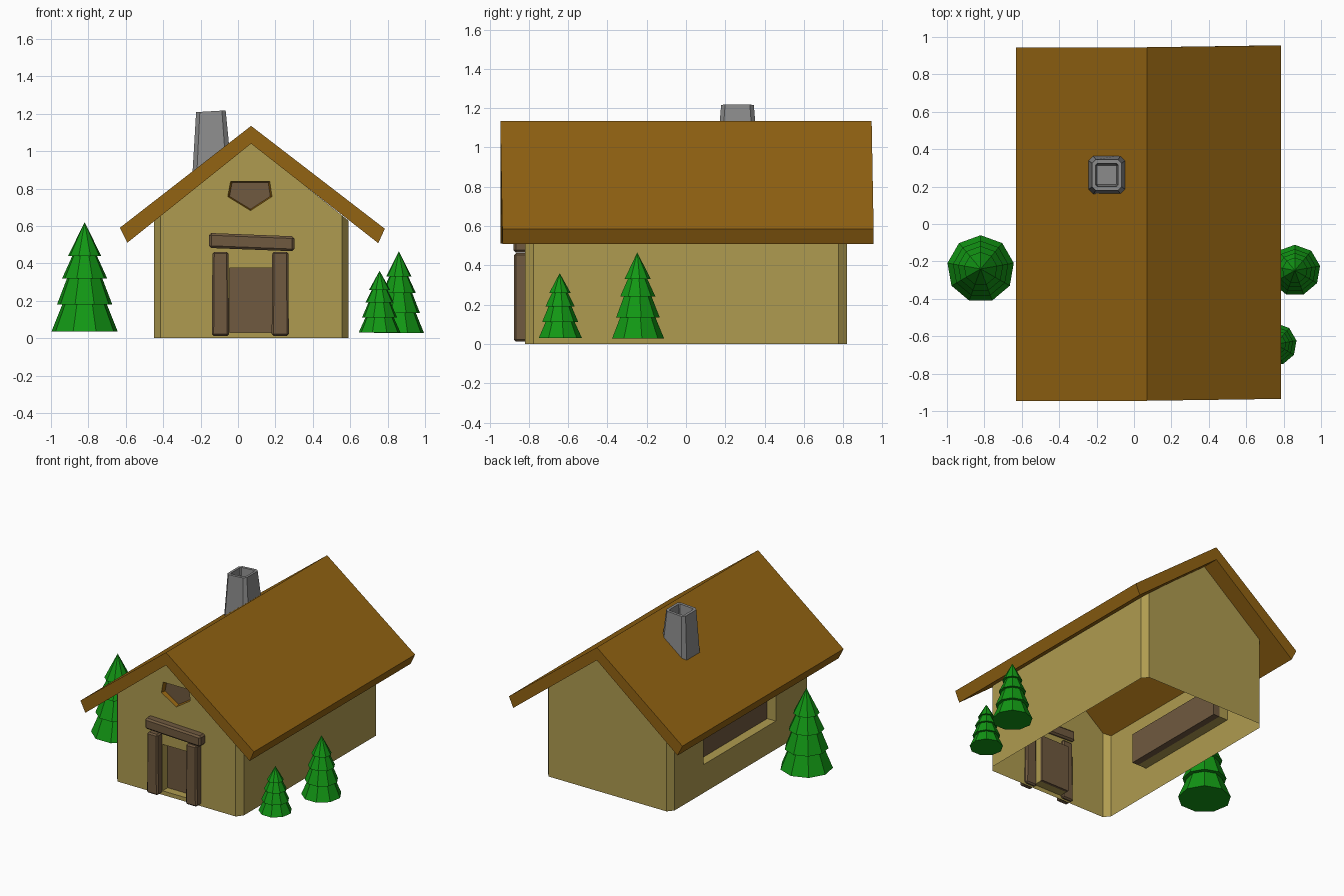
import bpy, bmesh
from mathutils import Vector, Matrix

if "Cube" in bpy.data.objects:
    bpy.data.objects.remove(bpy.data.objects["Cube"])


def material(name, rgb):
    m = bpy.data.materials.new(name)
    m.use_nodes = True
    m.diffuse_color = (*rgb, 1)
    m.node_tree.nodes["Principled BSDF"].inputs["Base Color"].default_value = (*rgb, 1)
    return m


PLASTER = material("straw plaster", (0.43, 0.33, 0.08))
THATCH = material("roof brown", (0.29, 0.125, 0.006))
TIMBER = material("dark timber", (0.16, 0.10, 0.05))
STONE = material("grey stone", (0.26, 0.26, 0.26))
LEAF = material("pine green", (0.006, 0.31, 0.007))

RIDGE_X = 0.07


def under_roof(x):
    return 1.045 - 0.8 * abs(x - RIDGE_X)


def finish(bm, name, *mats):
    mesh = bpy.data.meshes.new(name)
    bm.to_mesh(mesh)
    bm.free()
    for m in mats:
        mesh.materials.append(m)
    obj = bpy.data.objects.new(name, mesh)
    bpy.context.collection.objects.link(obj)
    return obj


def block(name, mat, lo, hi, bevel=0.0, taper=1.0):
    """Box between two corners, narrowed at the top, with chamfered edges."""
    lo, hi = Vector(lo), Vector(hi)
    bm = bmesh.new()
    bmesh.ops.create_cube(bm, size=1)
    for v in bm.verts:
        if v.co.z > 0:
            v.co.x *= taper
        v.co = (lo + hi) / 2 + v.co * (hi - lo)
    if bevel:
        bmesh.ops.bevel(bm, geom=bm.edges[:], offset=bevel, segments=1, affect='EDGES')
    return finish(bm, name, mat)


def prism(name, mat, profile, y0, y1):
    """Extrude an x-z profile along y."""
    bm = bmesh.new()
    face = bm.faces.new([bm.verts.new((x, y0, z)) for x, z in profile])
    out = bmesh.ops.extrude_face_region(bm, geom=[face])
    moved = [g for g in out["geom"] if isinstance(g, bmesh.types.BMVert)]
    bmesh.ops.translate(bm, verts=moved, vec=(0, y1 - y0, 0))
    bmesh.ops.recalc_face_normals(bm, faces=bm.faces[:])
    return finish(bm, name, mat)


# House walls: thin sheets with chamfered corners and recessed openings
def face_toward(faces, target, inward):
    for f in faces:
        f.normal_update()
        side = f.normal.dot(target - f.calc_center_median())
        if (side > 0) != inward:
            f.normal_flip()


def sheet(bm, loops):
    """Flat wall: the first loop is the outline, the rest are holes."""
    edges = []
    for loop in loops:
        vs = [bm.verts.new(p) for p in loop]
        edges += [bm.edges.new((a, b)) for a, b in zip(vs, vs[1:] + vs[:1])]
    out = bmesh.ops.triangle_fill(bm, use_beauty=True, edges=edges)
    faces = [g for g in out["geom"] if isinstance(g, bmesh.types.BMFace)]
    face_toward(faces, Vector((RIDGE_X, 0, 0.4)), False)


def reveal(bm, loop, depth, shrink=1.0, mat=0):
    """Side faces of a recess, running inward from an opening."""
    loop = [Vector(p) for p in loop]
    mid = sum(loop, Vector()) / len(loop)
    inner = [mid + (p - mid) * shrink + Vector(depth) for p in loop]
    n = len(loop)
    faces = []
    for i in range(n):
        j = (i + 1) % n
        faces.append(bm.faces.new([bm.verts.new(p) for p in
                                   (loop[i], loop[j], inner[j], inner[i])]))
        faces[-1].material_index = mat
    face_toward(faces, mid + Vector(depth) / 2, True)


X0, X1, Y, CX, CY = -0.45, 0.59, 0.82, 0.035, 0.045
DOOR = [(-0.045, 0.03), (0.185, 0.03), (0.185, 0.375), (-0.045, 0.375)]
GABLE = [(-0.04, 0.838), (0.17, 0.838), (0.182, 0.757), (0.067, 0.682), (-0.055, 0.757)]
WINDOW = [(-0.41, 0.21), (0.44, 0.21), (0.44, 0.43), (-0.41, 0.43)]

bm = bmesh.new()
xs = (X0 + CX, X1 - CX)
gable = [(xs[0], 0), (xs[1], 0), (xs[1], under_roof(xs[1])),
         (RIDGE_X, under_roof(RIDGE_X)), (xs[0], under_roof(xs[0]))]
door_loop = [(x, -Y, z) for x, z in DOOR]
gable_loop = [(x, -Y, z) for x, z in GABLE]
window_loop = [(X0, y, z) for y, z in WINDOW]
sheet(bm, [[(x, -Y, z) for x, z in gable], door_loop, gable_loop])
sheet(bm, [[(x, Y, z) for x, z in gable]])
for x, holes in ((X0, [window_loop]), (X1, [])):
    top = under_roof(x)
    sheet(bm, [[(x, CY - Y, 0), (x, Y - CY, 0), (x, Y - CY, top), (x, CY - Y, top)]] + holes)
    xc = x + CX if x < 0 else x - CX
    for s in (-1, 1):
        sheet(bm, [[(x, s * (Y - CY), 0), (xc, s * Y, 0),
                    (xc, s * Y, under_roof(xc)), (x, s * (Y - CY), top)]])
reveal(bm, door_loop, (0, 0.06, 0))
reveal(bm, window_loop, (0.07, 0, 0))
reveal(bm, gable_loop, (0, 0.03, 0), 0.92, 1)
bmesh.ops.remove_doubles(bm, verts=bm.verts[:], dist=0.0005)
finish(bm, "house_walls", PLASTER, THATCH)

# Panels closing the recesses
block("door", TIMBER, (-0.045, 0.06 - Y, 0.03), (0.185, 0.08 - Y, 0.375))
block("side_window", TIMBER, (X0 + 0.07, -0.41, 0.21), (X0 + 0.12, 0.44, 0.43))
prism("gable_window", TIMBER, GABLE, 0.03 - Y, 0.035 - Y)

# Door frame
for name, x in (("right_door_post", -0.14), ("left_door_post", 0.18)):
    block(name, TIMBER, (x, -0.875, 0.012), (x + 0.092, -0.80, 0.462), 0.01, 0.93)
lintel = block("door_lintel", TIMBER, (-0.155, -0.877, 0.47), (0.302, -0.80, 0.55), 0.012)
for v in lintel.data.vertices:
    v.co.z += 0.012 * (v.co.x < 0) - 0.005 * (v.co.x > 0)

# Roof: one folded slab, its left eave a little askew
roof = prism("roof", THATCH, [(RIDGE_X, 1.135), (0.785, 0.585), (0.75, 0.508), (RIDGE_X, 1.04),
                              (-0.592, 0.51), (-0.632, 0.59)], -0.945, 0.945)
for v in roof.data.vertices:
    if v.co.x > 0.5:
        v.co.y += 0.01

# Chimney: tapered hollow shaft with chamfered corners
bm = bmesh.new()


def ring(hx, hy, cut, height):
    cx, cy = -0.145, 0.262
    pts = [(hx, cut - hy), (hx, hy - cut), (hx - cut, hy), (cut - hx, hy),
           (-hx, hy - cut), (-hx, cut - hy), (cut - hx, -hy), (hx - cut, -hy)]
    return [bm.verts.new((cx + x, cy + y, height(cx + x))) for x, y in pts]


def rim(x):
    return 1.222 + 0.06 * x


rings = [ring(0.102, 0.105, 0.025, lambda x: under_roof(x) + 0.03),
         ring(0.079, 0.083, 0.02, rim),
         ring(0.06, 0.062, 0.008, rim),
         ring(0.052, 0.052, 0.004, lambda x: 1.12)]
for a, b in zip(rings, rings[1:]):
    for i in range(8):
        j = (i + 1) % 8
        bm.faces.new((a[i], a[j], b[j], b[i]))
bm.faces.new(rings[0])
bm.faces.new(rings[-1])
bmesh.ops.recalc_face_normals(bm, faces=bm.faces[:])
finish(bm, "chimney", STONE)

# Pine trees: stacked nine-sided cones (bottom, top, bottom radius, top radius)
TIERS = [(0, 0.16, 0.18, 0.115), (0.145, 0.30, 0.15, 0.09),
         (0.285, 0.42, 0.122, 0.06), (0.405, 0.585, 0.09, 0)]


def pine(name, x, y, z, width, height):
    bm = bmesh.new()
    for z0, z1, r0, r1 in TIERS:
        bmesh.ops.create_cone(bm, cap_ends=True, segments=9, radius1=r0, radius2=r1,
                              depth=z1 - z0, matrix=Matrix.Translation((0, 0, (z0 + z1) / 2)))
    bmesh.ops.remove_doubles(bm, verts=bm.verts[:], dist=0.0005)
    bmesh.ops.scale(bm, vec=(width, width, height), verts=bm.verts[:])
    bmesh.ops.translate(bm, vec=(x, y, z), verts=bm.verts[:])
    finish(bm, name, LEAF)


pine("large_pine", -0.82, -0.24, 0.035, 1.0, 1.0)
pine("medium_pine", 0.86, -0.248, 0.027, 0.76, 0.75)
pine("small_pine", 0.757, -0.643, 0.03, 0.63, 0.565)
